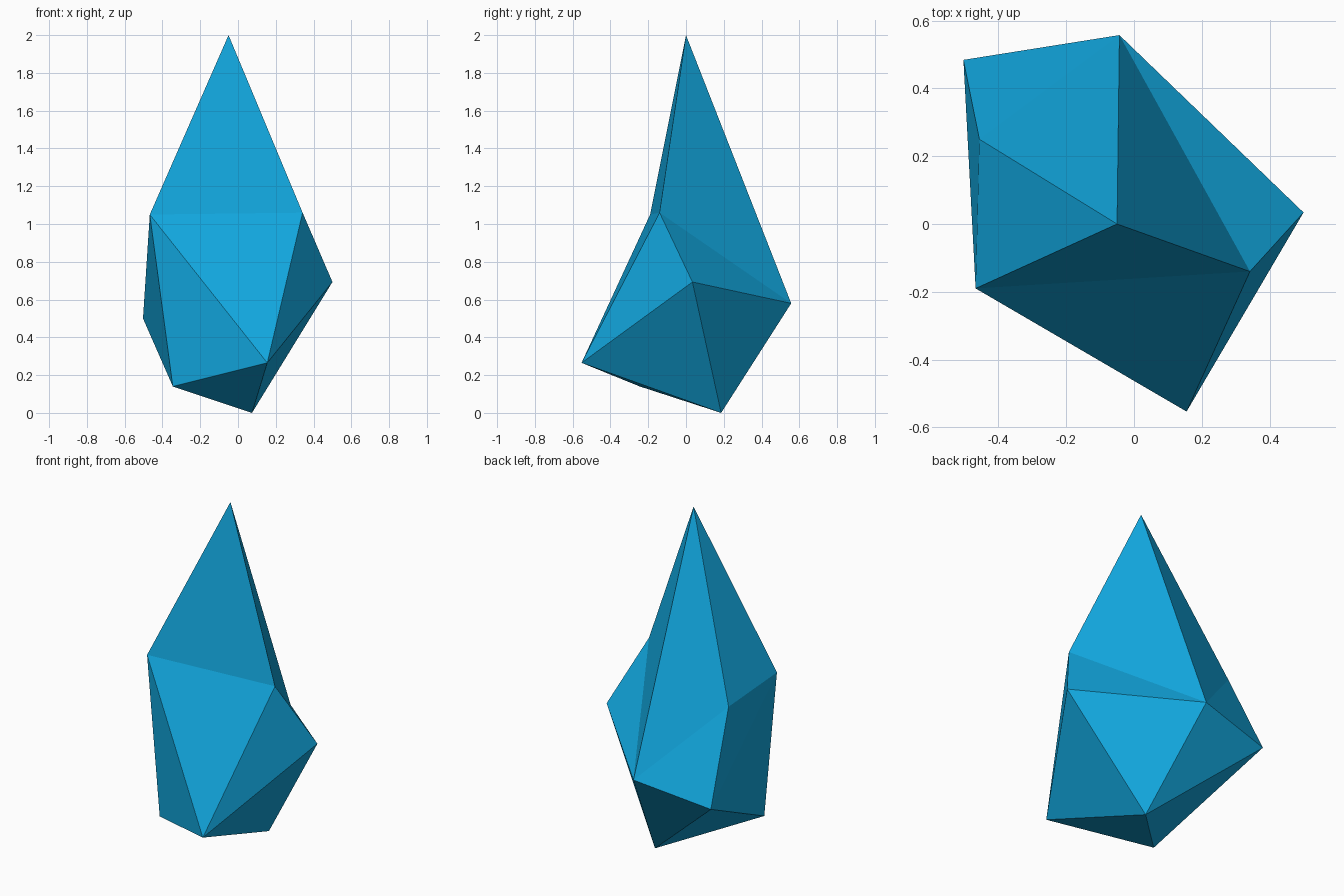
import bpy, bmesh

if "Cube" in bpy.data.objects:
    bpy.data.objects.remove(bpy.data.objects["Cube"])

# Corner points of the faceted crystal
P = {
    "tip": (-0.05, 0.0, 2.0),
    "L": (-0.467, -0.19, 1.05),   # shoulder ring
    "R": (0.342, -0.14, 1.06),
    "V": (-0.456, 0.25, 1.01),
    "B": (-0.043, 0.557, 0.58),   # back corner shared by both rings
    "D": (-0.345, -0.245, 0.14),  # lower ring
    "F": (0.155, -0.553, 0.265),
    "E": (0.5, 0.034, 0.693),
    "A": (-0.503, 0.484, 0.50),
    "foot": (0.074, 0.186, 0.0),
}
bm = bmesh.new()
v = {k: bm.verts.new(co) for k, co in P.items()}


def fan(centre, ring):
    """Triangles from one point to each side of a closed ring."""
    for a, b in zip(ring, ring[1:] + ring[:1]):
        bm.faces.new((v[centre], v[a], v[b]))


# Pointed top and blunt underside
fan("tip", "LRBV")
fan("foot", "ABEFD")

# Belt of triangles joining the two rings
for tri in ("LFR", "LDF", "LAD", "LVA", "VBA", "RFE", "REB"):
    bm.faces.new([v[k] for k in tri])

bmesh.ops.recalc_face_normals(bm, faces=bm.faces[:])
mesh = bpy.data.meshes.new("crystal")
bm.to_mesh(mesh)
bm.free()

blue = bpy.data.materials.new("crystal blue")
blue.diffuse_color = (0.006, 0.39, 0.74, 1)
blue.use_nodes = True
blue.node_tree.nodes["Principled BSDF"].inputs["Base Color"].default_value = blue.diffuse_color
mesh.materials.append(blue)
bpy.context.collection.objects.link(bpy.data.objects.new("crystal", mesh))
